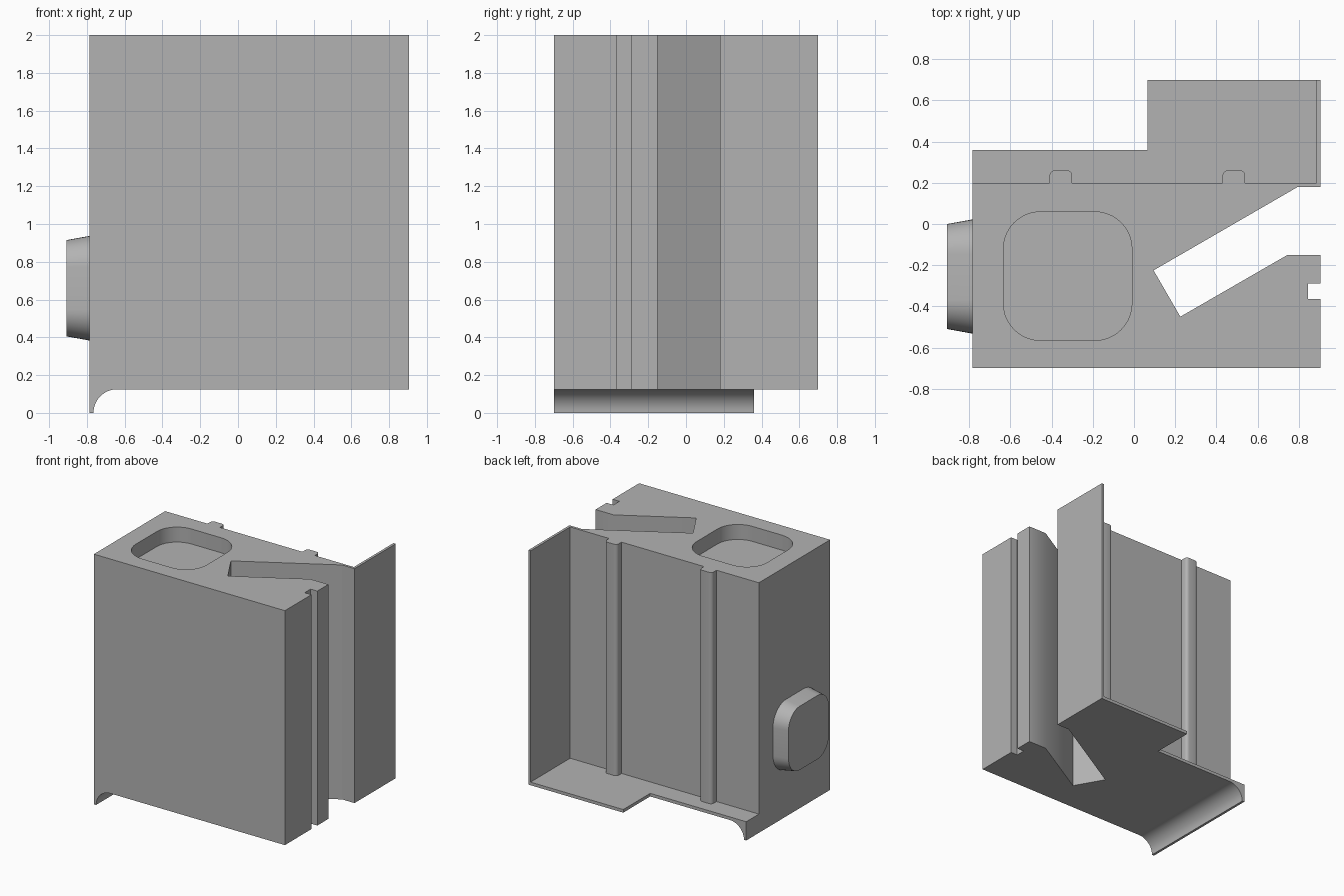
import bpy, bmesh, math
from mathutils import Vector

cube = bpy.data.objects.get("Cube")
if cube:
    bpy.data.objects.remove(cube, do_unlink=True)

grey = bpy.data.materials.new("plain grey")
grey.use_nodes = True
grey.diffuse_color = (0.45, 0.45, 0.45, 1)
grey.node_tree.nodes["Principled BSDF"].inputs["Base Color"].default_value = (0.45, 0.45, 0.45, 1)

LEFT, RIGHT, FRONT, WALL_Y = -0.785, 0.905, -0.7, 0.2
BASE, FLOOR, TOP = 0.125, 0.15, 2.0


def arc(cx, cy, r, start, end, steps=10):
    angles = [math.radians(start + (end - start) * i / steps) for i in range(steps + 1)]
    return [(cx + r * math.cos(a), cy + r * math.sin(a)) for a in angles]


def rounded_square(cx, cy, half, r):
    k = half - r
    signs = ((1, 1), (-1, 1), (-1, -1), (1, -1))
    return [p for i, (sx, sy) in enumerate(signs)
            for p in arc(cx + sx * k, cy + sy * k, r, 90 * i, 90 * i + 90)]


def loft(name, start, end):
    """Closed solid between two matching loops of 3D points."""
    bm = bmesh.new()
    a = [bm.verts.new(p) for p in start]
    b = [bm.verts.new(p) for p in end]
    bm.faces.new(a)
    bm.faces.new(b)
    for i in range(len(a)):
        j = (i + 1) % len(a)
        bm.faces.new((a[i], a[j], b[j], b[i]))
    bmesh.ops.recalc_face_normals(bm, faces=bm.faces)
    mesh = bpy.data.meshes.new(name)
    bm.to_mesh(mesh)
    bm.free()
    mesh.materials.append(grey)
    obj = bpy.data.objects.new(name, mesh)
    bpy.context.collection.objects.link(obj)
    return obj


def prism(name, outline, z0, z1):
    return loft(name, [(x, y, z0) for x, y in outline], [(x, y, z1) for x, y in outline])


def select(obj):
    bpy.ops.object.select_all(action="DESELECT")
    obj.select_set(True)
    bpy.context.view_layer.objects.active = obj


def combine(target, tool, operation):
    select(target)
    mod = target.modifiers.new("combine", "BOOLEAN")
    mod.operation, mod.solver, mod.object = operation, "EXACT", tool
    bpy.ops.object.modifier_apply(modifier=mod.name)
    bpy.data.objects.remove(tool, do_unlink=True)


def rib(x0, x1, depth=0.06, r=0.025):
    """Rounded rib outline on the back wall, from high x to low x."""
    y = WALL_Y + depth - r
    return ([(x1, WALL_Y)] + arc(x1 - r, y, r, 0, 90, 5)
            + arc(x0 + r, y, r, 90, 180, 5) + [(x0, WALL_Y)])


# Main block with groove, slanted slot, thin side wall and back ribs
outline = [(LEFT, FRONT), (RIGHT, FRONT),
           (RIGHT, -0.365), (0.845, -0.365), (0.845, -0.29), (RIGHT, -0.29),
           (RIGHT, -0.15), (0.745, -0.15), (0.225, -0.45), (0.095, -0.225),
           (0.795, 0.18), (RIGHT, 0.18),
           (RIGHT, 0.7), (0.885, 0.7), (0.885, WALL_Y)]
outline += rib(0.43, 0.54) + rib(-0.41, -0.30) + [(LEFT, WALL_Y)]
body = prism("body", outline, BASE, TOP)

# Stepped floor flange behind the block
flange = [(LEFT, 0.1), (0.6, 0.1), (0.6, 0.19), (RIGHT, 0.19), (RIGHT, 0.7),
          (0.065, 0.7), (0.065, 0.36), (LEFT, 0.36)]
combine(body, prism("flange", flange, BASE, FLOOR), "UNION")

# Curved lip hanging under the right edge
r = BASE
profile = [(LEFT, 0)] + arc(-0.765 + r, 0, r, 180, 90, 12) + [(-0.64, FLOOR), (LEFT, FLOOR)]
lip = loft("lip", [(x, FRONT, z) for x, z in profile], [(x, 0.36, z) for x, z in profile])
combine(body, lip, "UNION")

# Rounded pocket in the top
pocket = prism("pocket", rounded_square(-0.322, -0.253, 0.312, 0.18), TOP - 0.12, TOP + 0.1)
combine(body, pocket, "DIFFERENCE")

# Tapered knob on the right side
inner = rounded_square(-0.255, 0.66, 0.277, 0.165)
outer = rounded_square(-0.255, 0.66, 0.255, 0.143)
knob = loft("knob", [(LEFT, y, z) for y, z in inner], [(-0.907, y, z) for y, z in outer])

for obj in (body, knob):
    select(obj)
    bpy.ops.object.shade_smooth_by_angle(angle=math.radians(30))
